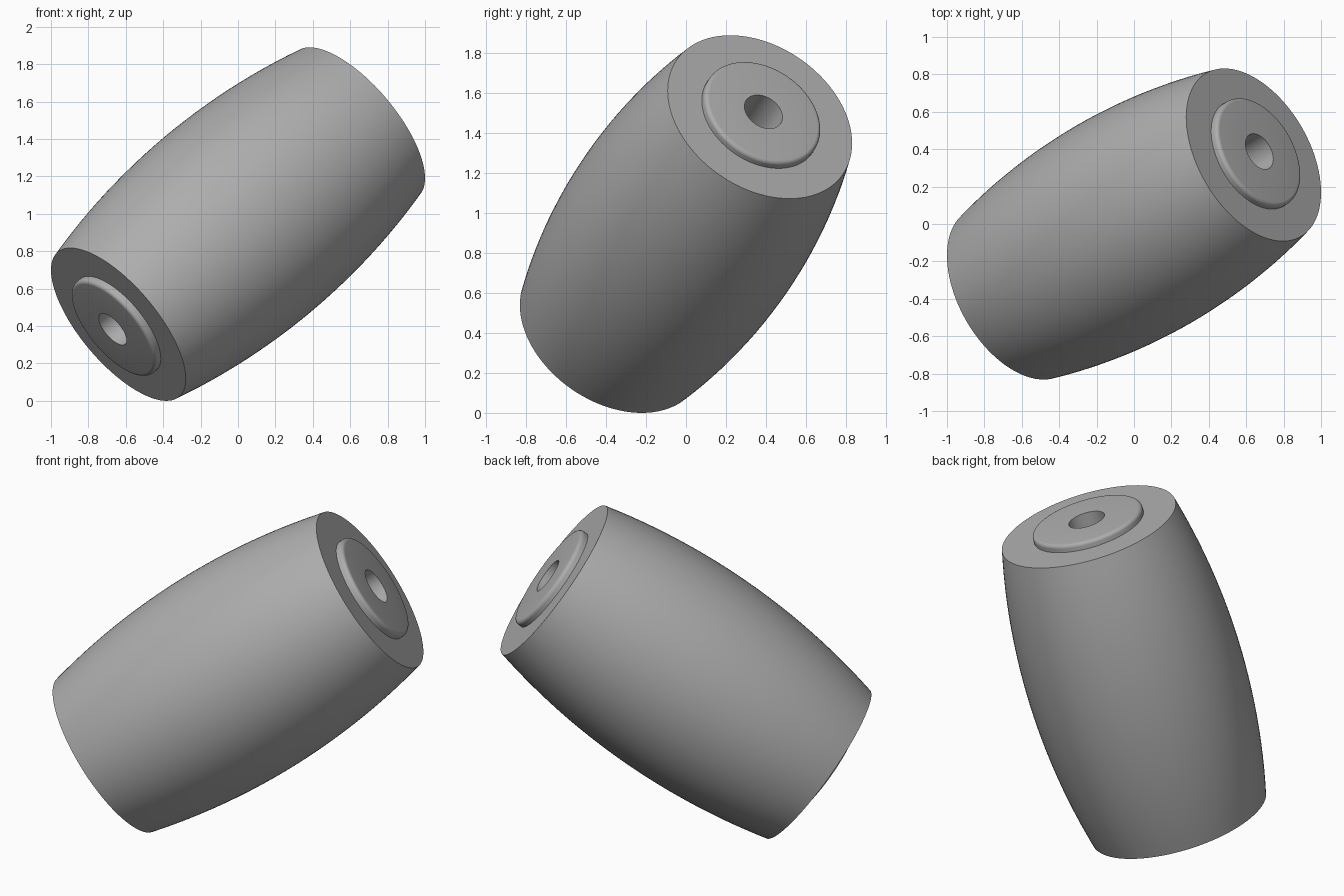
import bpy, bmesh, math
from mathutils import Vector, Matrix

cube = bpy.data.objects.get("Cube")
if cube:
    bpy.data.objects.remove(cube, do_unlink=True)

# Main dimensions
AXIS = Vector((0.70, 0.405, 0.587)).normalized()
CENTRE = Vector((0, 0, 0.945))
HALF, END_R, MID_R = 0.913, 0.505, 0.61
HUB_R, HUB_TOP, FILLET, BORE_R = 0.318, 0.957, 0.022, 0.104
SEGMENTS = 96

grey = bpy.data.materials.new("plain_grey")
grey.use_nodes = True
colour = (0.42, 0.42, 0.42, 1)
grey.diffuse_color = colour
grey.node_tree.nodes["Principled BSDF"].inputs["Base Color"].default_value = colour


def lathe(name, profile):
    """Revolve a closed (radius, height) loop about the tilted axis."""
    bm = bmesh.new()
    verts = [bm.verts.new((r, 0, h)) for r, h in profile]
    edges = [bm.edges.new((a, b)) for a, b in zip(verts, verts[1:] + verts[:1])]
    bmesh.ops.spin(bm, geom=verts + edges, axis=(0, 0, 1), cent=(0, 0, 0),
                   angle=math.tau, steps=SEGMENTS, use_merge=True)
    bmesh.ops.remove_doubles(bm, verts=bm.verts[:], dist=1e-5)
    bmesh.ops.recalc_face_normals(bm, faces=bm.faces[:])
    mesh = bpy.data.meshes.new(name)
    bm.to_mesh(mesh)
    bm.free()
    mesh.materials.append(grey)
    obj = bpy.data.objects.new(name, mesh)
    bpy.context.collection.objects.link(obj)
    obj.matrix_world = Matrix.Translation(CENTRE) @ AXIS.to_track_quat("Z", "Y").to_matrix().to_4x4()
    bpy.ops.object.select_all(action="DESELECT")
    obj.select_set(True)
    bpy.context.view_layer.objects.active = obj
    bpy.ops.object.shade_smooth_by_angle(angle=math.radians(35))
    return obj


# Barrel-shaped sleeve: the side is one circular arc
bulge = MID_R - END_R
arc_r = (HALF ** 2 + bulge ** 2) / (2 * bulge)
sweep = math.asin(HALF / arc_r)
STEPS = 24
angles = [sweep * (2 * i / STEPS - 1) for i in range(STEPS + 1)]
side = [(MID_R - arc_r + arc_r * math.cos(a), arc_r * math.sin(a)) for a in angles]
lathe("barrel_sleeve", side + [(HUB_R, HALF), (HUB_R, -HALF)])

# Inner bushing: rounded rim at both ends and a bore right through
rim = [(HUB_R - FILLET + FILLET * math.cos(a), HUB_TOP - FILLET + FILLET * math.sin(a))
       for a in (math.pi / 2 * i / 6 for i in range(7))]
upper = rim + [(BORE_R, HUB_TOP)]
lower = [(r, -h) for r, h in reversed(upper)]
lathe("inner_bushing", lower + upper)
